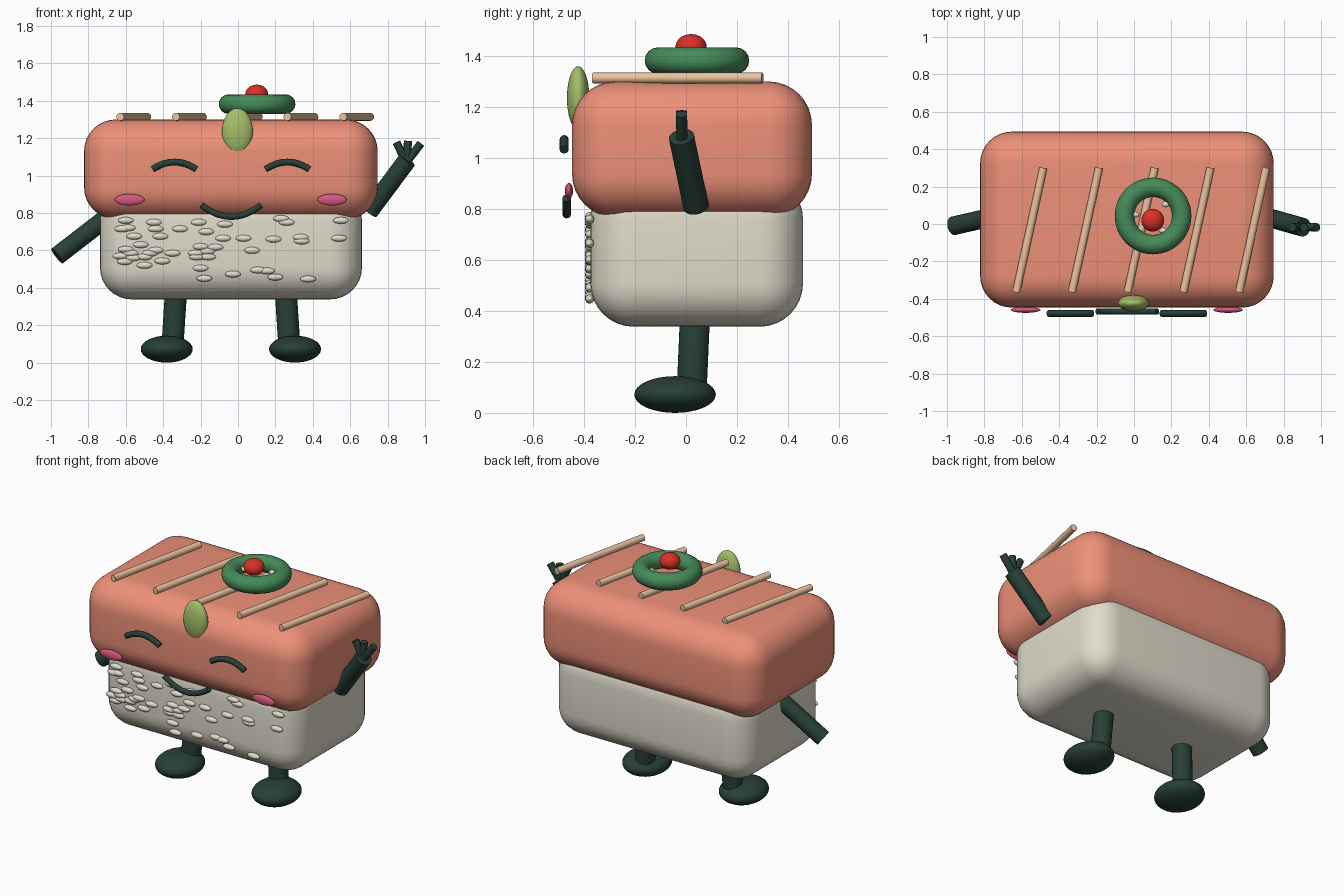
import bpy, bmesh, math
from mathutils import Vector

if "Cube" in bpy.data.objects:
    bpy.data.objects.remove(bpy.data.objects["Cube"])

CX = -0.038  # symmetry line of the body


def mat(name, r, g, b):
    m = bpy.data.materials.new(name)
    m.diffuse_color = (r, g, b, 1)
    m.use_nodes = True
    m.node_tree.nodes["Principled BSDF"].inputs["Base Color"].default_value = m.diffuse_color
    return m


SALMON = mat("salmon", 0.85, 0.28, 0.19)
RICE = mat("rice", 0.75, 0.72, 0.60)
DARK = mat("dark_green", 0.02, 0.05, 0.037)
GREEN = mat("green", 0.06, 0.26, 0.10)
LEAF = mat("leaf_green", 0.37, 0.52, 0.14)
RED = mat("red", 0.70, 0.03, 0.02)
PINK = mat("pink", 0.68, 0.10, 0.22)
TAN = mat("tan", 0.82, 0.54, 0.34)


def finish(name, m, angle=40):
    o = bpy.context.object
    o.name = name
    o.data.materials.append(m)
    bpy.ops.object.shade_smooth_by_angle(angle=math.radians(angle))
    return o


def block(name, lo, hi, bevel, m):
    lo, hi = Vector(lo), Vector(hi)
    bpy.ops.mesh.primitive_cube_add(size=1, location=(lo + hi) / 2)
    o = bpy.context.object
    bm = bmesh.new()
    bm.from_mesh(o.data)
    bmesh.ops.scale(bm, vec=hi - lo, verts=bm.verts)
    bmesh.ops.bevel(bm, geom=bm.edges[:], offset=bevel, segments=8,
                    profile=0.5, affect='EDGES', clamp_overlap=True)
    bm.to_mesh(o.data)
    bm.free()
    return finish(name, m)


def ball(name, loc, radii, m, seg=32, rings=16):
    bpy.ops.mesh.primitive_uv_sphere_add(segments=seg, ring_count=rings,
                                         radius=1, location=loc)
    bpy.context.object.scale = radii
    return finish(name, m, 60)


def rod(name, a, b, r, m, sides=24):
    a, b = Vector(a), Vector(b)
    bpy.ops.mesh.primitive_cylinder_add(vertices=sides, radius=r,
                                        depth=(b - a).length, location=(a + b) / 2)
    bpy.context.object.rotation_euler = (b - a).to_track_quat('Z', 'Y').to_euler()
    return finish(name, m)


def arc(name, x, y, z_end, z_mid, half, r):
    # capped tube following a shallow parabola
    c = bpy.data.curves.new(name, 'CURVE')
    c.dimensions = '3D'
    c.bevel_depth, c.bevel_resolution, c.use_fill_caps = r, 4, True
    n = 16
    s = c.splines.new('POLY')
    s.points.add(n)
    for i, p in enumerate(s.points):
        t = 2 * i / n - 1
        p.co = (x + half * t, y, z_mid + (z_end - z_mid) * t * t, 1)
    o = bpy.data.objects.new(name, c)
    bpy.context.collection.objects.link(o)
    c.materials.append(DARK)


# body: rice block with fish slab on top
block("rice_block", (-0.738, -0.375, 0.338), (0.663, 0.459, 0.93), 0.17, RICE)
block("fish_slab", (-0.823, -0.447, 0.767), (0.747, 0.494, 1.30), 0.17, SALMON)

# rice grains on the front face (x, z)
GRAINS = [(-.60, .76), (-.45, .75), (-.59, .72), (-.62, .715), (-.44, .715), (-.31, .715),
          (-.21, .75), (-.17, .70), (-.555, .675), (-.415, .675), (-.08, .665), (-.07, .74),
          (.03, .665), (.19, .66), (.34, .65), (.335, .67), (.54, .665), (.55, .76),
          (.075, .60), (.23, .77), (.26, .75), (-.52, .63), (-.60, .605), (-.575, .585),
          (-.63, .57), (-.47, .585), (-.44, .60), (-.35, .585), (-.50, .565), (-.56, .56),
          (-.605, .54), (-.405, .543), (-.50, .52), (-.20, .62), (-.12, .617), (-.165, .595),
          (-.225, .585), (-.22, .565), (-.16, .565), (-.20, .505), (-.18, .45), (-.027, .473),
          (.107, .495), (.155, .49), (.20, .457), (.375, .447)]
for x, z in GRAINS:
    ball("rice_grain", (x, -0.378, z), (0.043, 0.018, 0.018), RICE, 14, 8)

# pale stripes across the top
for i in range(5):
    x = -0.63 + 0.298 * i
    rod("fish_stripe", (x, -0.365, 1.314), (x + 0.145, 0.30, 1.314), 0.021, TAN, 16)

# garnish: ring, red bead, small seeds, leaf
bpy.ops.mesh.primitive_torus_add(location=(0.102, 0.043, 1.382), major_radius=0.153,
                                 minor_radius=0.052, major_segments=48, minor_segments=16)
finish("garnish_ring", GREEN, 60)
ball("garnish_bead", (0.10, 0.02, 1.436), (0.061, 0.061, 0.05), RED)
for x, y in [(0.17, 0.105), (0.008, 0.05), (0.155, -0.035)]:
    ball("garnish_seed", (x, y, 1.385), (0.022, 0.016, 0.016), RICE, 14, 8)
ball("forehead_leaf", (-0.003, -0.423, 1.235), (0.083, 0.044, 0.125), LEAF)

# face
arc("mouth", -0.036, -0.468, 0.843, 0.780, 0.16, 0.017)
for s in (-1, 1):
    arc("eye", CX + s * 0.302, -0.478, 1.033, 1.072, 0.118, 0.018)
    ball("cheek", (CX + s * 0.541, -0.459, 0.871), (0.079, 0.016, 0.031), PINK)

# legs and feet
for s in (-1, 1):
    rod("leg", (CX + s * 0.313, 0.022, 0.08), (CX + s * 0.291, 0.037, 0.42), 0.059, DARK)
    ball("foot", (CX + s * 0.343, -0.043, 0.072), (0.139, 0.16, 0.072), DARK)

# lowered arm and waving arm with three fingers
rod("lowered_arm", (-0.967, -0.01, 0.57), (-0.66, 0.06, 0.807), 0.05, DARK)
rod("waving_arm", (0.70, 0.04, 0.808), (0.905, -0.018, 1.083), 0.05, DARK)
for x, z in [(0.847, 1.178), (0.909, 1.185), (0.978, 1.172)]:
    rod("finger", (0.90, -0.015, 1.07), (x, -0.018, z), 0.022, DARK, 16)
